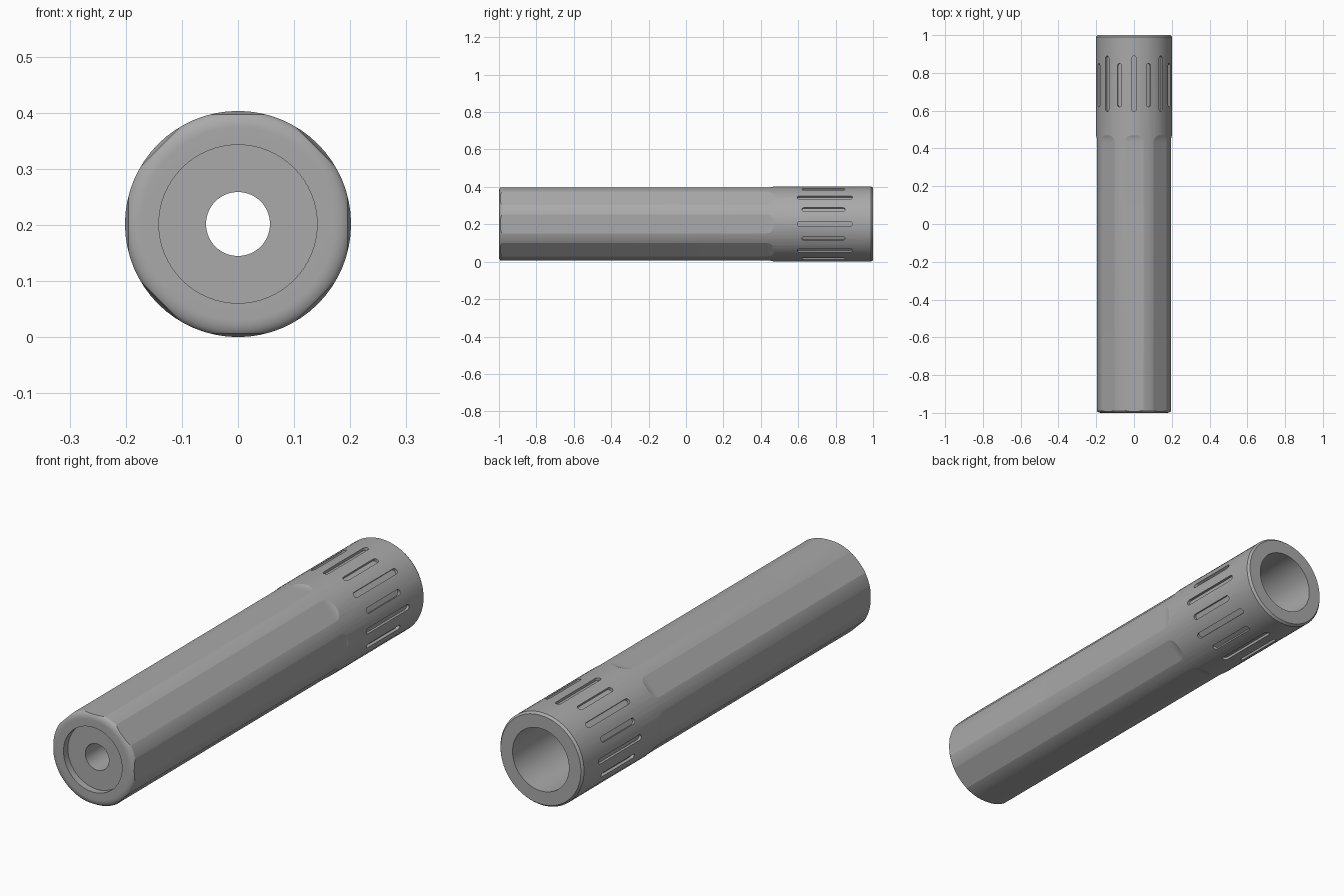
import bpy, bmesh, math
from mathutils import Matrix, Vector

if "Cube" in bpy.data.objects:
    bpy.data.objects.remove(bpy.data.objects["Cube"])

R = 0.2015          # outer radius
FLAT = 0.195        # distance of the flats from the axis
SEGMENTS = 64

grey = bpy.data.materials.new("satin grey")
grey.use_nodes = True
colour = (0.4, 0.4, 0.4, 1)
grey.diffuse_color = colour
grey.node_tree.nodes["Principled BSDF"].inputs["Base Color"].default_value = colour


def make_object(name, bm):
    bmesh.ops.recalc_face_normals(bm, faces=bm.faces[:])
    mesh = bpy.data.meshes.new(name)
    bm.to_mesh(mesh)
    bm.free()
    mesh.materials.append(grey)
    obj = bpy.data.objects.new(name, mesh)
    bpy.context.collection.objects.link(obj)
    return obj


def lathe(name, profile):
    """Turn a closed (radius, y) profile about the y axis."""
    bm = bmesh.new()
    rings = []
    for i in range(SEGMENTS):
        a = math.tau * i / SEGMENTS
        rings.append([bm.verts.new((r * math.sin(a), y, r * math.cos(a))) for r, y in profile])
    for i, ring in enumerate(rings):
        following = rings[(i + 1) % SEGMENTS]
        for j in range(len(profile)):
            k = (j + 1) % len(profile)
            bm.faces.new((ring[j], ring[k], following[k], following[j]))
    return make_object(name, bm)


def add_prism(bm, outline, direction, angle):
    """Extrude an outline, then turn it about the y axis."""
    face = bm.faces.new([bm.verts.new(p) for p in outline])
    result = bmesh.ops.extrude_face_region(bm, geom=[face])
    top = [v for v in result["geom"] if isinstance(v, bmesh.types.BMVert)]
    bmesh.ops.translate(bm, verts=top, vec=Vector(direction))
    turned = list(face.verts) + top
    bmesh.ops.rotate(bm, verts=turned, matrix=Matrix.Rotation(angle, 3, "Y"))


def cut(target, cutter):
    cutter.hide_render = True
    mod = target.modifiers.new(cutter.name, "BOOLEAN")
    mod.operation = "DIFFERENCE"
    mod.solver = "EXACT"
    mod.object = cutter
    bpy.context.view_layer.objects.active = target
    bpy.ops.object.modifier_apply(modifier=mod.name)
    bpy.data.objects.remove(cutter)


# Tube body: rounded front rim, recessed front face, through bore, wide rear socket
rim = [(R - 0.03 + 0.03 * math.sin(t), -0.982 - 0.018 * math.cos(t))
       for t in (math.pi / 2 * i / 12 for i in range(13))]
body = lathe("tube_body", [(0.141, -1)] + rim + [
    (R, 0.99), (R - 0.008, 1), (0.136, 1),
    (0.136, 0.4), (0.057, 0.4), (0.057, -0.97), (0.141, -0.97)])

# Eight long flats that run out in a scooped ramp
scoop = [(0.43 + 0.045 * math.sin(t), FLAT + 0.012 * (1 - math.cos(t)))
         for t in (math.pi / 2 * i / 10 for i in range(11))]
side = [(-1.1, FLAT)] + scoop + [(0.475, 0.215), (-1.1, 0.215)]
bm = bmesh.new()
for i in range(8):
    add_prism(bm, [(-0.065, y, h) for y, h in side], (0.13, 0, 0), math.tau * i / 8)
cut(body, make_object("flat_cutter", bm))

# Sixteen round-ended grip slots, alternately long and short
bm = bmesh.new()
width = 0.012
for i in range(16):
    start, end = (0.595, 0.89) if i % 2 == 0 else (0.62, 0.85)
    outline = []
    for centre, first in ((end - width, 0), (start + width, math.pi)):
        for k in range(9):
            a = first + math.pi * k / 8
            outline.append((width * math.cos(a), centre + width * math.sin(a), R - 0.012))
    add_prism(bm, outline, (0, 0, 0.03), math.tau * i / 16)
cut(body, make_object("slot_cutter", bm))

# Smooth curved walls, crisp machined edges; rest the tube on the ground
body.location.z = R
bpy.ops.object.select_all(action="DESELECT")
body.select_set(True)
bpy.context.view_layer.objects.active = body
bpy.ops.object.shade_smooth_by_angle(angle=math.radians(10))
